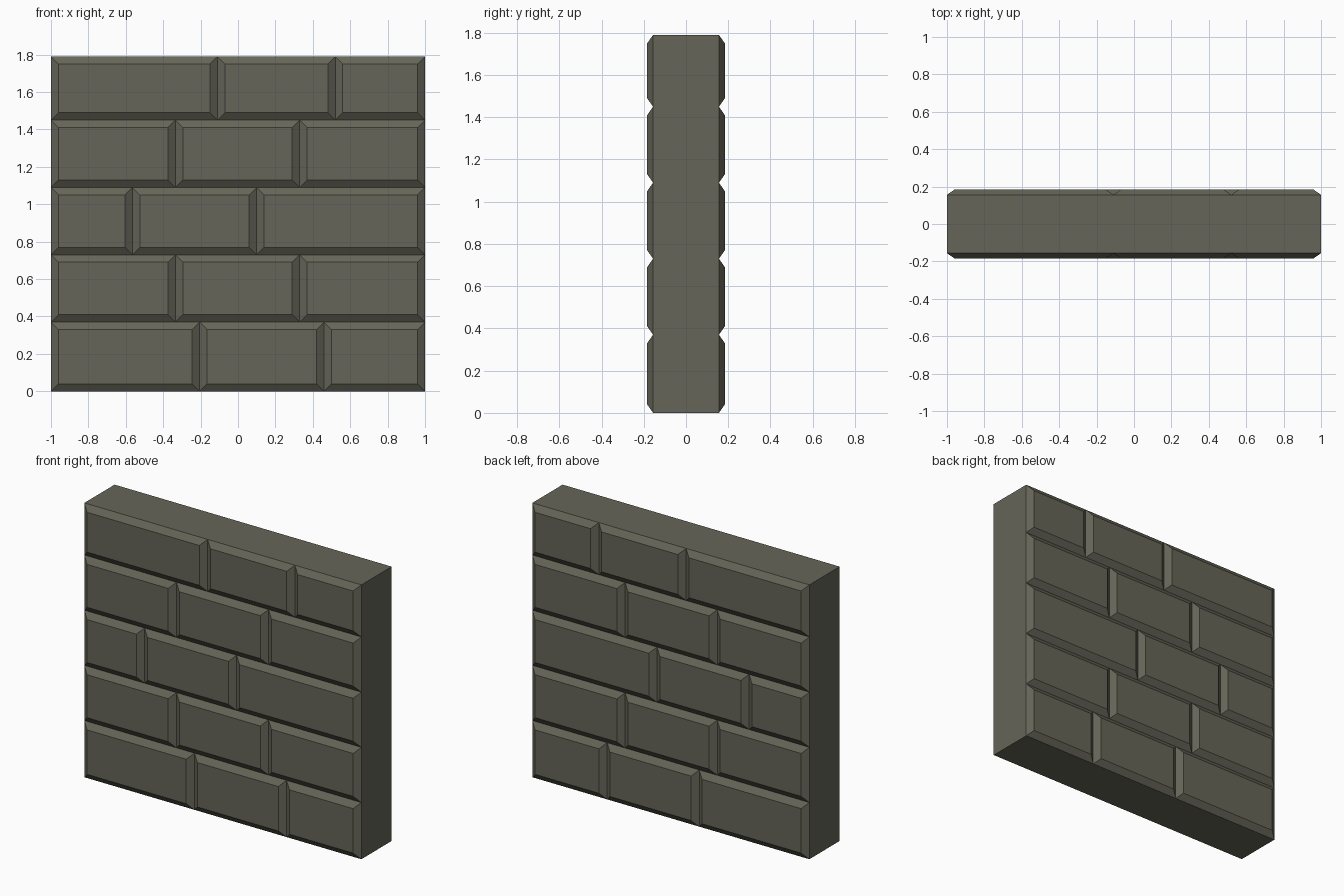
import bpy, bmesh

if "Cube" in bpy.data.objects:
    bpy.data.objects.remove(bpy.data.objects["Cube"])

CORE, FACE, BEVEL = 0.156, 0.184, 0.04   # half depths and bevel width
ROWS = [0.0, 0.37, 0.73, 1.09, 1.45, 1.79]
JOINTS = [(-0.205, 0.46), (-0.335, 0.33), (-0.565, 0.10), (-0.335, 0.33), (-0.11, 0.52)]

stone = bpy.data.materials.new("stone")
stone.diffuse_color = (0.13, 0.13, 0.098, 1)
stone.use_nodes = True
stone.node_tree.nodes["Principled BSDF"].inputs["Base Color"].default_value = stone.diffuse_color


def finish(bm, name):
    bmesh.ops.remove_doubles(bm, verts=bm.verts, dist=0.0005)
    bm.normal_update()
    me = bpy.data.meshes.new(name)
    bm.to_mesh(me)
    bm.free()
    me.materials.append(stone)
    ob = bpy.data.objects.new(name, me)
    bpy.context.collection.objects.link(ob)
    return ob


def ring(bm, x0, x1, z0, z1, y):
    return [bm.verts.new(p) for p in ((x0, y, z0), (x1, y, z0), (x1, y, z1), (x0, y, z1))]


def bridge(bm, a, b):
    for i in range(4):
        j = (i + 1) % 4
        bm.faces.new((a[i], a[j], b[j], b[i]))


def add_brick(bm, x0, x1, z0, z1, side):
    # raised block face with bevelled borders
    base = ring(bm, x0, x1, z0, z1, side * CORE)
    top = ring(bm, x0 + BEVEL, x1 - BEVEL, z0 + BEVEL, z1 - BEVEL, side * FACE)
    if side > 0:
        base.reverse()
        top.reverse()
    bridge(bm, base, top)
    bm.faces.new(top)


# Brick courses, mirrored front to back
for side, name in ((-1, "front_bricks"), (1, "back_bricks")):
    bm = bmesh.new()
    for row, joints in enumerate(JOINTS):
        xs = (-1, *joints, 1)
        for x0, x1 in zip(xs, xs[1:]):
            add_brick(bm, x0, x1, ROWS[row], ROWS[row + 1], side)
    finish(bm, name)

# Wall core: ends, top and bottom (the brick faces close front and back)
bm = bmesh.new()
bridge(bm, ring(bm, -1, 1, 0, ROWS[-1], CORE), ring(bm, -1, 1, 0, ROWS[-1], -CORE))
finish(bm, "wall_core")
